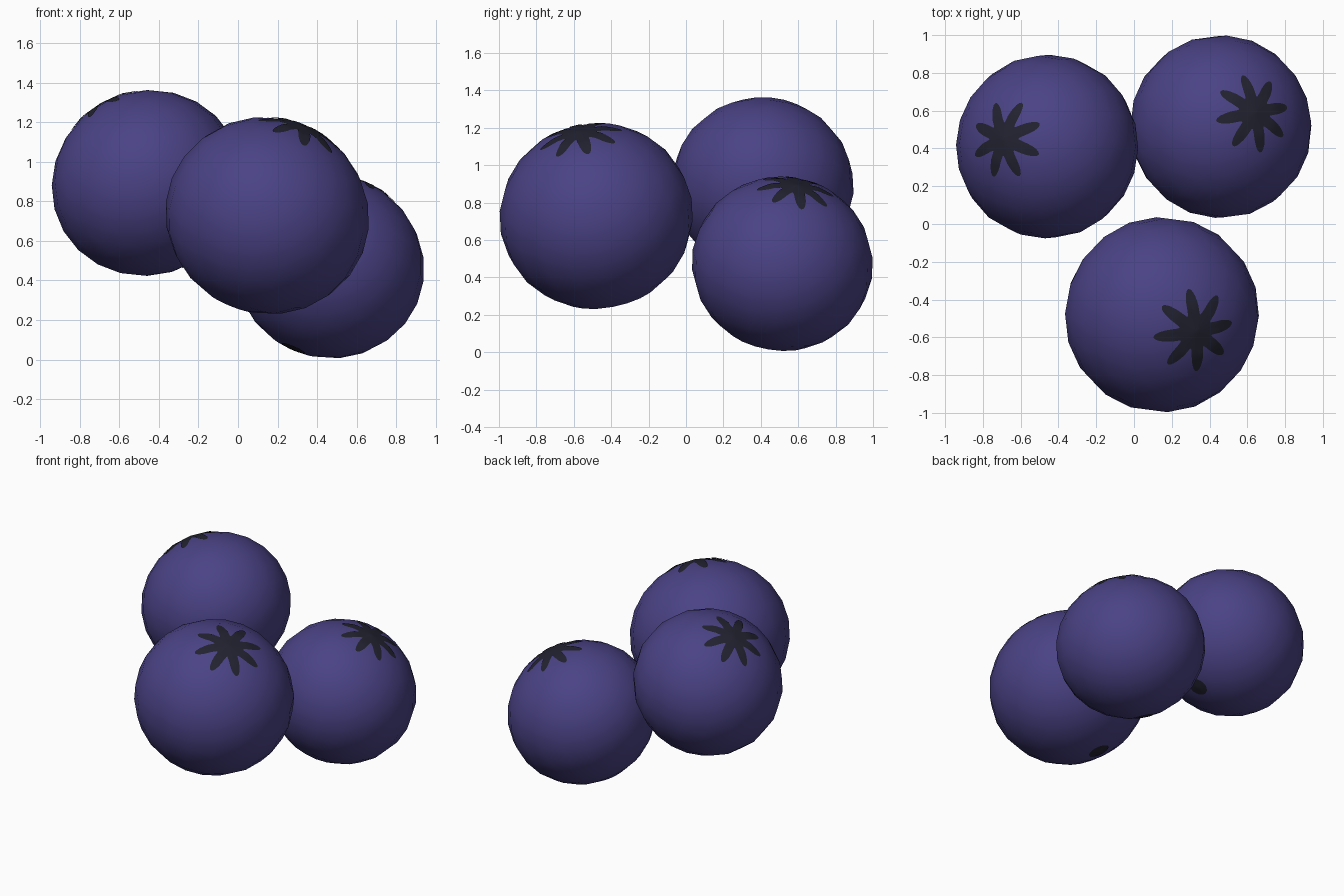
import bpy, bmesh, math
from mathutils import Vector, Matrix
from mathutils.bvhtree import BVHTree

if "Cube" in bpy.data.objects:
    bpy.data.objects.remove(bpy.data.objects["Cube"])


def material(name, rgb):
    m = bpy.data.materials.new(name)
    m.diffuse_color = (*rgb, 1)
    m.use_nodes = True
    m.node_tree.nodes["Principled BSDF"].inputs["Base Color"].default_value = m.diffuse_color
    return m


SKIN = material("blue violet skin", (0.068, 0.055, 0.235))
DARK = material("dark crown", (0.016, 0.016, 0.030))


def make_object(name, bm, mat, world):
    me = bpy.data.meshes.new(name)
    bm.to_mesh(me)
    bm.free()
    me.materials.append(mat)
    me.polygons.foreach_set("use_smooth", [True] * len(me.polygons))
    ob = bpy.data.objects.new(name, me)
    ob.matrix_world = world
    bpy.context.collection.objects.link(ob)
    return ob


def patch(name, tree, side, radius, steps, rings, world):
    """Thin dark patch laid on the berry skin; radius is a function of angle."""
    bm = bmesh.new()

    def lay(x, y):
        hit, nor, _, _ = tree.ray_cast(Vector((x, y, side * 2)), Vector((0, 0, -side)))
        return bm.verts.new(hit + nor * 0.004)

    centre = lay(0.0003, 0.0002)
    prev = None
    for r in range(1, rings + 1):
        ring = []
        for i in range(steps):
            t = side * 2 * math.pi * i / steps
            d = radius(t) * r / rings
            ring.append(lay(d * math.cos(t), d * math.sin(t)))
        for i in range(steps):
            j = (i + 1) % steps
            if prev:
                bm.faces.new((prev[i], ring[i], ring[j], prev[j]))
            else:
                bm.faces.new((centre, ring[i], ring[j]))
        prev = ring
    make_object(name, bm, DARK, world)


def berry(name, centre, axis, radius, turn):
    world = Matrix.Translation(centre) @ Vector((0, 0, 1)).rotation_difference(
        Vector(axis).normalized()).to_matrix().to_4x4()
    # slightly squashed round body
    bm = bmesh.new()
    bmesh.ops.create_uvsphere(bm, u_segments=20, v_segments=12, radius=radius)
    bmesh.ops.scale(bm, vec=(1, 1, 0.953), verts=bm.verts)
    tree = BVHTree.FromBMesh(bm)
    make_object(name, bm, SKIN, world)
    # eight-armed crown on top, small stem scar below
    a = math.radians(turn)
    patch(name + "_crown", tree, 1,
          lambda t: radius * (0.305 + 0.125 * math.cos(8 * (t - a))), 128, 9, world)
    patch(name + "_stem_scar", tree, -1, lambda t: radius * 0.13, 24, 4, world)


berry("left_berry", (-0.46, 0.41, 0.893), (-0.23, 0.04, 0.396), 0.488, 22)
berry("front_berry", (0.148, -0.48, 0.728), (0.18, -0.09, 0.45), 0.519, 8)
berry("right_berry", (0.46, 0.515, 0.473), (0.18, 0.075, 0.417), 0.486, 12)
